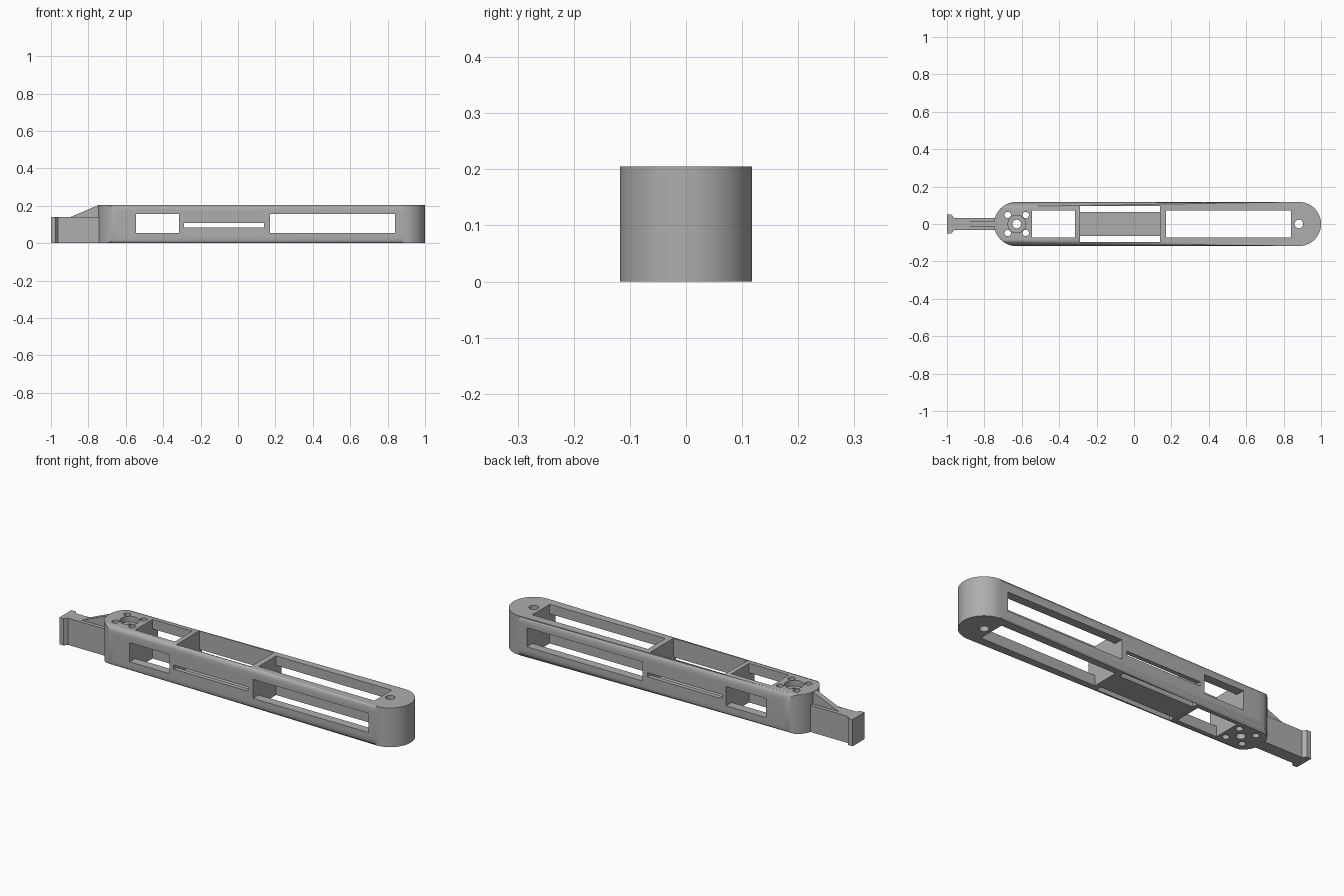
import bpy, bmesh
from math import pi, sin, cos

cube = bpy.data.objects.get("Cube")
if cube:
    bpy.data.objects.remove(cube, do_unlink=True)

HALF, TOP = 0.118, 0.205      # half width and height of the arm
LEFT, RIGHT = -0.63, 0.882    # centres of the rounded ends

grey = bpy.data.materials.new("plain grey")
grey.use_nodes = True
colour = (0.42, 0.42, 0.42, 1)
grey.diffuse_color = colour
grey.node_tree.nodes["Principled BSDF"].inputs["Base Color"].default_value = colour


def prism(name, outline, low, high, axis="z", round_edges=0):
    """Extrude an outline along z (points are x, y) or along y (points are x, z)."""
    bm = bmesh.new()
    place = (lambda a, b, c: (a, b, c)) if axis == "z" else (lambda a, b, c: (a, c, b))
    rings = [[bm.verts.new(place(a, b, c)) for a, b in outline] for c in (low, high)]
    caps = [bm.faces.new(r) for r in rings]
    n = len(outline)
    for i in range(n):
        j = (i + 1) % n
        bm.faces.new((rings[0][i], rings[0][j], rings[1][j], rings[1][i]))
    if round_edges:
        rim = [e for cap in caps for e in cap.edges]
        bmesh.ops.bevel(bm, geom=rim, offset=round_edges, segments=8,
                        profile=0.5, affect="EDGES")
    bmesh.ops.recalc_face_normals(bm, faces=bm.faces)
    mesh = bpy.data.meshes.new(name)
    bm.to_mesh(mesh)
    bm.free()
    mesh.materials.append(grey)
    obj = bpy.data.objects.new(name, mesh)
    bpy.context.collection.objects.link(obj)
    return obj


def rect(a0, a1, b0, b1):
    return [(a0, b0), (a1, b0), (a1, b1), (a0, b1)]


def arc(x, y, r, start, end, steps):
    return [(x + r * cos(start + (end - start) * i / steps),
             y + r * sin(start + (end - start) * i / steps)) for i in range(steps + 1)]


def select(obj):
    bpy.ops.object.select_all(action="DESELECT")
    obj.select_set(True)
    bpy.context.view_layer.objects.active = obj


def combine(obj, tool, operation="DIFFERENCE"):
    tool.hide_render = True
    mod = obj.modifiers.new("cut", "BOOLEAN")
    mod.operation, mod.solver, mod.object = operation, "EXACT", tool
    select(obj)
    bpy.ops.object.modifier_apply(modifier=mod.name)
    bpy.data.objects.remove(tool, do_unlink=True)


# Main arm: soft edges, round right end, left end trimmed by an upright cylinder
body = prism("arm_frame", arc(RIGHT, 0, HALF, -pi / 2, pi / 2, 32)
             + [(-0.9, HALF), (-0.9, -HALF)], 0, TOP, round_edges=0.035)
trim = prism("end_trim", arc(LEFT, 0, HALF, pi / 2, 3 * pi / 2, 32)
             + [(1.2, -HALF - 0.05), (1.2, HALF + 0.05)], -0.1, 0.4)
combine(body, trim, "INTERSECT")

# Windows through the top and the sides of both open bays
for x0, x1 in ((-0.545, -0.315), (0.17, 0.84)):
    combine(body, prism("top_window", rect(x0, x1, -0.072, 0.072), -0.1, 0.4))
    combine(body, prism("side_window", rect(x0, x1, 0.055, 0.155), -0.3, 0.3, "y"))

# Middle bay with a narrow slot through the sides
BAY = (-0.29, 0.14)
combine(body, prism("bay", rect(*BAY, -0.095, 0.095), -0.1, 0.4))
combine(body, prism("side_slot", rect(*BAY, 0.085, 0.107), -0.3, 0.3, "y"))


# Round holes: mounting pattern on the left, pivot on the right
def drill(x, y, r, low=-0.1):
    combine(body, prism("drill", arc(x, y, r, 0, 2 * pi, 32)[:-1], low, 0.4))


HUB = -0.627
drill(HUB, 0, 0.047, TOP - 0.03)
drill(HUB, 0, 0.023)
for sx in (-1, 1):
    for sy in (-1, 1):
        drill(HUB + sx * 0.048, sy * 0.048, 0.017)
drill(RIGHT, 0, 0.023)

select(body)
bpy.ops.object.shade_smooth_by_angle(angle=pi / 6)

# Tray closing the bottom of the middle bay
prism("bay_tray", rect(*BAY, -0.065, 0.065), 0, 0.045)

# Tail: tongue with a flanged tip
half_tail = [(-1, 0.05), (-0.975, 0.05), (-0.962, 0.033), (-0.72, 0.033)]
prism("tail_tongue", half_tail + [(x, -y) for x, y in reversed(half_tail)], 0, 0.14)

# Sloping rib joining the tongue to the arm
prism("tail_rib", [(-0.895, 0.135), (-0.895, 0.14), (-0.745, 0.204), (-0.735, 0.204),
                   (-0.735, 0.135)], -0.014, 0.014, "y")
